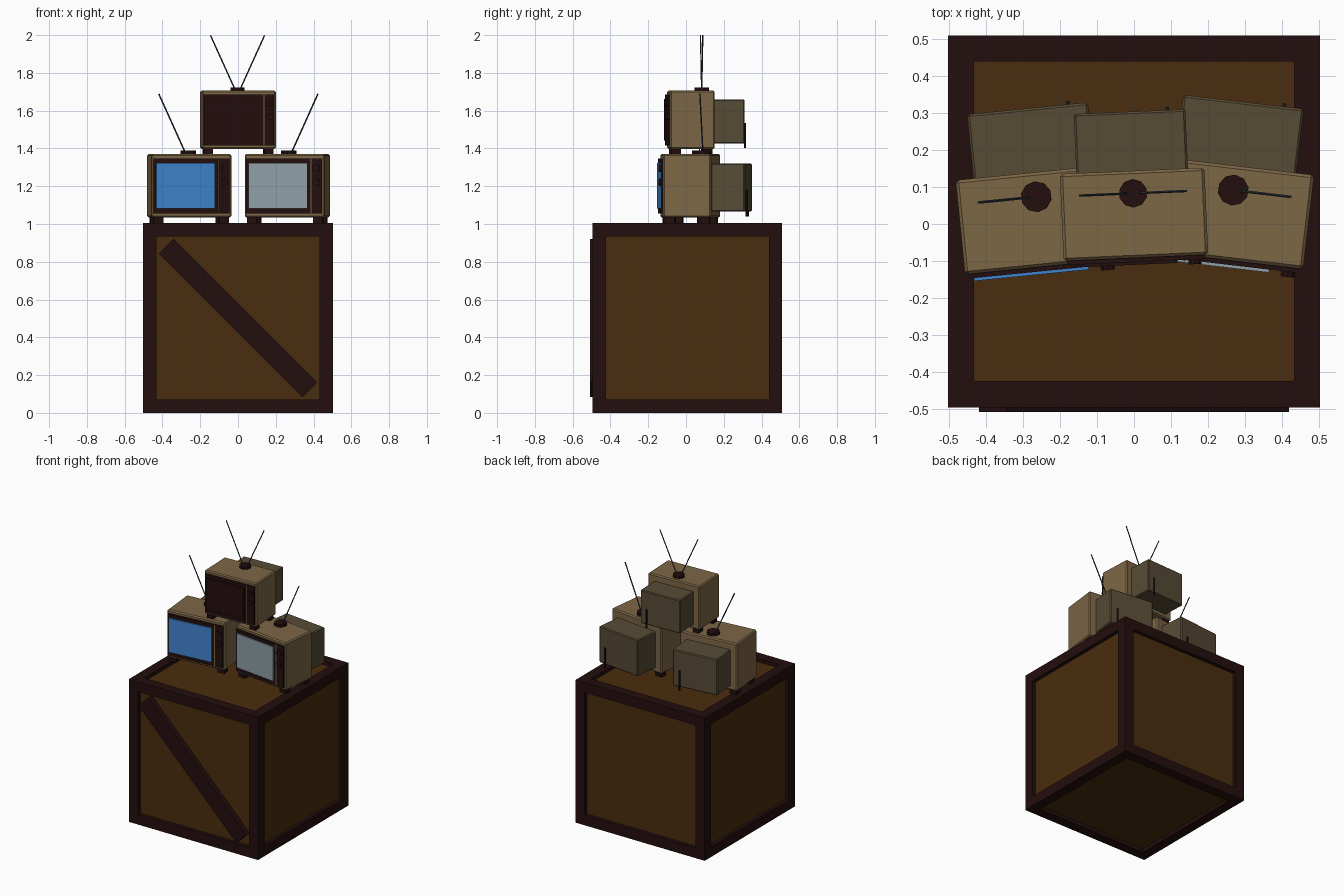
import bpy, bmesh, math
from mathutils import Matrix, Vector

if "Cube" in bpy.data.objects:
    bpy.data.objects.remove(bpy.data.objects["Cube"])


def mat(name, r, g, b):
    m = bpy.data.materials.new(name)
    lin = [((c / 255 + 0.055) / 1.055) ** 2.4 if c > 10 else c / 255 / 12.92 for c in (r, g, b)]
    m.diffuse_color = (*lin, 1)
    m.use_nodes = True
    m.node_tree.nodes["Principled BSDF"].inputs["Base Color"].default_value = m.diffuse_color
    return m


DARK = mat("dark brown", 36, 14, 14)
WOOD = mat("crate wood", 74, 45, 14)
TAN = mat("tan casing", 125, 103, 70)
OLIVE = mat("olive back casing", 87, 75, 53)
BLUE = mat("blue screen", 64, 132, 204)
GREY = mat("grey screen", 144, 160, 168)
STEEL = mat("steel rod", 54, 62, 72)
BLACK = mat("black cord", 24, 22, 24)


def finish(name, bm, mats, world=Matrix()):
    me = bpy.data.meshes.new(name)
    bm.to_mesh(me)
    bm.free()
    for m in mats:
        me.materials.append(m)
    ob = bpy.data.objects.new(name, me)
    bpy.context.collection.objects.link(ob)
    ob.matrix_world = world
    return ob


def box(name, lo, hi, m, world=Matrix(), bevel=0):
    lo, hi = Vector(lo), Vector(hi)
    bm = bmesh.new()
    bmesh.ops.create_cube(bm, size=1, matrix=Matrix.Translation((lo + hi) / 2)
                          @ Matrix.Diagonal((*(hi - lo), 1)))
    if bevel:
        bmesh.ops.bevel(bm, geom=bm.edges[:], offset=bevel, segments=1, affect='EDGES')
    return finish(name, bm, [m], world)


def rod(name, a, b, r, m, world=Matrix(), sides=8):
    a, b = Vector(a), Vector(b)
    d = b - a
    bm = bmesh.new()
    bmesh.ops.create_cone(bm, cap_ends=True, segments=sides, radius1=r, radius2=r, depth=d.length,
                          matrix=Matrix.Translation((a + b) / 2)
                          @ d.to_track_quat('Z', 'Y').to_matrix().to_4x4())
    return finish(name, bm, [m], world)


# Crate: cube with a recessed panel in every face
S, CY = 1.005, 0.007
bm = bmesh.new()
bmesh.ops.create_cube(bm, size=S, matrix=Matrix.Translation((0, CY, S / 2)))
sides = bm.faces[:]
bmesh.ops.inset_individual(bm, faces=sides, thickness=0.1, depth=0)
bmesh.ops.inset_individual(bm, faces=sides, thickness=0, depth=-0.025)
for f in sides:
    f.material_index = 1
finish("crate", bm, [DARK, WOOD])

# Diagonal plank across the crate front
box("crate_diagonal_plank", (-0.538, -0.508, -0.055), (0.538, -0.465, 0.055), DARK,
    Matrix.Translation((0, 0, S / 2)) @ Matrix.Rotation(math.radians(45), 4, 'Y'))


def television(tag, x, y, z, angle, s, screen, rods):
    w = Matrix.Translation((x, y, z)) @ Matrix.Rotation(math.radians(angle), 4, 'Z') @ Matrix.Scale(s, 4)
    W, D, Z0, Z1 = 0.2125, 0.128, 0.03, 0.365
    # casing and rear tube housing
    box(tag + "_casing", (-W, -D, Z0), (W, D, Z1), TAN, w, 0.008)
    box(tag + "_back_housing", (-0.164, D - 0.01, 0.06), (0.164, 0.302, 0.315), OLIVE, w, 0.006)
    # front bezel, screen, divider and knobs
    box(tag + "_bezel", (-0.203, -D - 0.012, 0.05), (0.201, -D + 0.01, 0.342), DARK, w)
    box(tag + "_screen", (-0.19, -D - 0.02, 0.077), (0.122, -D, 0.317), screen, w)
    box(tag + "_divider", (0.14, -D - 0.015, 0.05), (0.145, -D, 0.342), TAN, w)
    for i, kz in enumerate((0.29, 0.215)):
        rod(f"{tag}_knob_{i}", (0.173, -D, kz), (0.173, -D - 0.026, kz), 0.02, DARK, w, 10)
    # feet
    for i in (-1, 1):
        for j in (-1, 1):
            cx, cy = i * 0.175, j * 0.092
            box(f"{tag}_foot_{i}_{j}", (cx - 0.025, cy - 0.025, 0), (cx + 0.025, cy + 0.025, Z0 + 0.005), DARK, w)
    # antenna base and rods
    rod(tag + "_antenna_base", (0, 0.062, Z1 - 0.003), (0, 0.062, Z1 + 0.019), 0.042, DARK, w, 10)
    for k in rods:
        rod(f"{tag}_antenna_{k}", (k * 0.016, 0.062, Z1 + 0.01), (k * 0.156, 0.062, Z1 + 0.319), 0.004, STEEL, w, 6)
    # power cord hanging down the back
    rod(tag + "_cord", (0.111, 0.306, 0.035), (0.111, 0.306, 0.178), 0.006, BLACK, w)


television("left_set", -0.258, 0.012, S, 5.7, 1.0, BLUE, (-1,))
television("right_set", 0.261, 0.030, S, -6.7, 1.0, GREY, (1,))
television("top_set", 0.0, 0.026, S + 0.365, 2.5, 0.92, DARK, (-1, 1))
